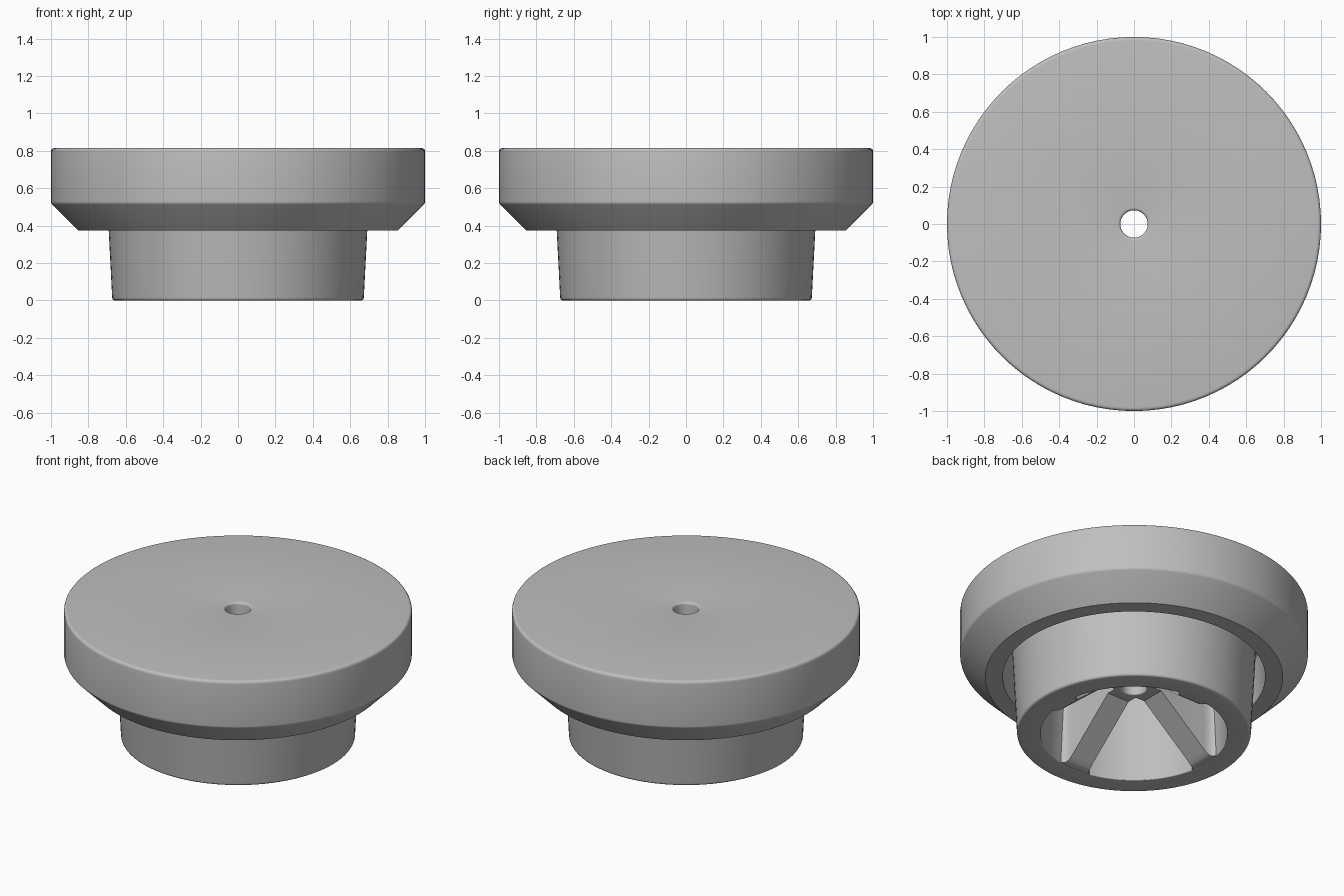
import bpy, bmesh, math
from mathutils import Vector, Matrix

if "Cube" in bpy.data.objects:
    bpy.data.objects.remove(bpy.data.objects["Cube"], do_unlink=True)

SIDES = 96

grey = bpy.data.materials.new("plain grey")
grey.use_nodes = True
colour = (0.52, 0.52, 0.52, 1)
grey.diffuse_color = colour
grey.node_tree.nodes["Principled BSDF"].inputs["Base Color"].default_value = colour


def finish(bm, name):
    """Turn a bmesh into a named, smooth-shaded object."""
    bmesh.ops.recalc_face_normals(bm, faces=bm.faces)
    mesh = bpy.data.meshes.new(name)
    bm.to_mesh(mesh)
    bm.free()
    mesh.materials.append(grey)
    obj = bpy.data.objects.new(name, mesh)
    bpy.context.collection.objects.link(obj)
    bpy.ops.object.select_all(action="DESELECT")
    obj.select_set(True)
    bpy.context.view_layer.objects.active = obj
    bpy.ops.object.shade_smooth_by_angle(angle=math.radians(30))
    return obj


def rounded(corners, steps=4):
    """Round each (radius, height, fillet) corner of a closed profile."""
    points = []
    for i, (r, z, fillet) in enumerate(corners):
        here = Vector((r, z))
        if not fillet:
            points.append(here)
            continue
        before = Vector(corners[i - 1][:2])
        after = Vector(corners[(i + 1) % len(corners)][:2])
        a = here + (before - here).normalized() * fillet
        b = here + (after - here).normalized() * fillet
        for s in range(steps + 1):
            t = s / steps
            points.append(a * (1 - t) ** 2 + here * 2 * t * (1 - t) + b * t * t)
    return points


def lathe(name, corners):
    """Revolve a closed profile around the z axis."""
    bm = bmesh.new()
    profile = rounded(corners)
    rings = []
    for i in range(SIDES):
        turn = Matrix.Rotation(math.tau * i / SIDES, 3, "Z")
        rings.append([bm.verts.new(turn @ Vector((p.x, 0, p.y))) for p in profile])
    n = len(profile)
    for i in range(SIDES):
        a, b = rings[i], rings[(i + 1) % SIDES]
        for j in range(n):
            k = (j + 1) % n
            bm.faces.new((a[j], b[j], b[k], a[k]))
    return finish(bm, name)


# Flanged cap: top plate, chamfered rim, groove, hollow plug and bored boss
CEILING = 0.64
lathe("flanged_cap", [
    (0.073, 0.815, 0.015), (1.0, 0.815, 0.02), (1.0, 0.52, 0.01),
    (0.855, 0.375, 0), (0.755, 0.375, 0), (0.74, CEILING, 0.02),
    (0.705, CEILING, 0.015), (0.672, 0.0, 0.016),
    (0.537, 0.0, 0.006), (0.52, CEILING, 0.03),
    (0.11, CEILING, 0), (0.11, 0.3, 0), (0.073, 0.3, 0.01),
])


# Gusset ribs: sloping underside, flared where they blend into the plug wall
def rib(name, angle):
    stations = [  # radius, half width, underside height
        (0.08, 0.077, 0.302), (0.14, 0.077, 0.302), (0.46, 0.077, 0.034),
        (0.485, 0.079, 0.013), (0.505, 0.085, 0.003), (0.518, 0.094, 0.002),
        (0.526, 0.108, 0.002), (0.55, 0.108, 0.002),
    ]
    bm = bmesh.new()
    loops = []
    for r, w, z in stations:
        loops.append([bm.verts.new(p) for p in (
            (r, -w, z), (r, w, z), (r, w, CEILING + 0.02), (r, -w, CEILING + 0.02))])
    for a, b in zip(loops, loops[1:]):
        for j in range(4):
            k = (j + 1) % 4
            bm.faces.new((a[j], b[j], b[k], a[k]))
    bm.faces.new(loops[0])
    bm.faces.new(loops[-1])
    bm.transform(Matrix.Rotation(angle, 4, "Z"))
    finish(bm, name)


for i, side in enumerate(("left", "back", "right", "front")):
    rib(side + "_rib", i * math.pi / 2)
